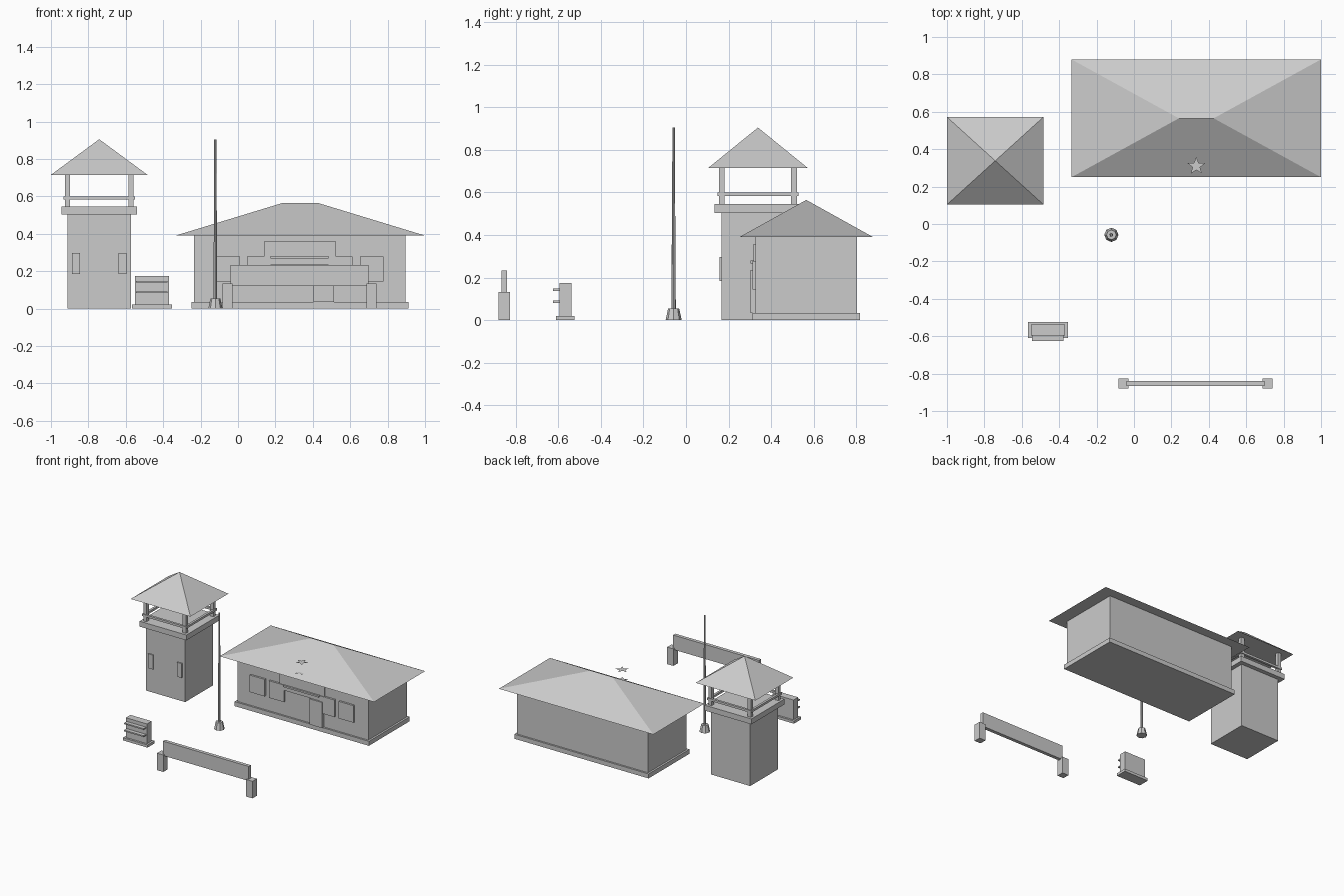
import bpy, bmesh, math

if "Cube" in bpy.data.objects:
    bpy.data.objects.remove(bpy.data.objects["Cube"])


def make(name, bm):
    bmesh.ops.recalc_face_normals(bm, faces=bm.faces)
    me = bpy.data.meshes.new(name)
    bm.to_mesh(me)
    bm.free()
    ob = bpy.data.objects.new(name, me)
    bpy.context.collection.objects.link(ob)
    return ob


def box(name, x0, x1, y0, y1, z0, z1):
    bm = bmesh.new()
    bmesh.ops.create_cube(bm, size=1)
    for v in bm.verts:
        v.co = ((x0 + x1) / 2 + v.co.x * (x1 - x0),
                (y0 + y1) / 2 + v.co.y * (y1 - y0),
                (z0 + z1) / 2 + v.co.z * (z1 - z0))
    return make(name, bm)


def block(name, cx, cy, hx, hy, z0, z1):
    return box(name, cx - hx, cx + hx, cy - hy, cy + hy, z0, z1)


def hip_roof(name, cx, cy, hx, hy, z0, z1, ridge=0.0):
    bm = bmesh.new()
    a, b, c, d = [bm.verts.new((cx + sx * hx, cy + sy * hy, z0))
                  for sx, sy in ((-1, -1), (1, -1), (1, 1), (-1, 1))]
    l = bm.verts.new((cx - ridge, cy, z1))
    r = bm.verts.new((cx + ridge, cy, z1)) if ridge else l
    bm.faces.new((d, c, b, a))
    for f in ((a, b, r, l), (b, c, r), (c, d, l, r), (d, a, l)):
        bm.faces.new(list(dict.fromkeys(f)))
    return make(name, bm)


def taper(name, x, y, z0, z1, r0, r1, n=8):
    bm = bmesh.new()
    bmesh.ops.create_cone(bm, cap_ends=True, segments=n, radius1=r0, radius2=r1, depth=z1 - z0)
    bmesh.ops.translate(bm, verts=bm.verts, vec=(x, y, (z0 + z1) / 2))
    return make(name, bm)


def flat_star(name, x, y, z, r):
    bm = bmesh.new()
    vs = []
    for i in range(10):
        a = math.pi / 2 + i * math.pi / 5
        k = r if i % 2 == 0 else r * 0.42
        vs.append(bm.verts.new((x + k * math.cos(a), y + k * math.sin(a), z)))
    bm.faces.new(vs)
    return make(name, bm)


# Watchtower
TX, TY = -0.742, 0.338
block("tower_body", TX, TY, 0.169, 0.171, 0, 0.503)
block("tower_platform", TX, TY, 0.202, 0.204, 0.503, 0.545)
for s in (-1, 1):
    for t in (-1, 1):
        block("tower_post", TX + s * 0.17, TY + t * 0.17, 0.014, 0.014, 0.545, 0.716)
    block("tower_rail_x", TX, TY + s * 0.181, 0.19, 0.009, 0.583, 0.6)
    block("tower_rail_y", TX + s * 0.181, TY, 0.009, 0.19, 0.583, 0.6)
    block("tower_window", TX + s * 0.124, TY - 0.171, 0.021, 0.009, 0.185, 0.297)
hip_roof("tower_roof", TX, TY, 0.258, 0.234, 0.715, 0.905)

# Main building
BX, BY = 0.331, 0.565
block("building_base", BX, BY, 0.58, 0.252, 0, 0.035)
block("building_walls", BX, BY, 0.565, 0.238, 0.035, 0.39)
hip_roof("building_roof", 0.333, BY, 0.667, 0.315, 0.39, 0.565, 0.093)
for s in (-1, 1):
    for off in (0.218, 0.384):
        block("building_window", BX + s * off, 0.322, 0.064, 0.01, 0.145, 0.278)
box("building_door", 0.405, 0.512, 0.304, 0.33, 0.035, 0.235)
box("sign_panel", 0.138, 0.524, 0.316, 0.33, 0.235, 0.358)
box("sign_strip", 0.175, 0.485, 0.302, 0.318, 0.267, 0.28)

# Flat star ornaments over the roof
flat_star("roof_star", 0.333, 0.31, 0.5, 0.05)
flat_star("roof_star_lower", 0.333, 0.31, 0.42, 0.05)

# Flagpole
taper("flagpole_base", -0.121, -0.058, 0, 0.055, 0.038, 0.026)
taper("flagpole_lower", -0.121, -0.058, 0.055, 0.355, 0.010, 0.009)
taper("flagpole_upper", -0.121, -0.058, 0.355, 0.905, 0.008, 0.006)

# Low marker stone with plain raised strips
box("marker_base", -0.566, -0.354, -0.61, -0.523, 0, 0.021)
box("marker_slab", -0.552, -0.369, -0.595, -0.538, 0.021, 0.175)
for z in (0.087, 0.143):
    box("marker_strip", -0.545, -0.377, -0.625, -0.595, z - 0.005, z + 0.005)

# Entrance barrier
for s in (-1, 1):
    block("barrier_post", 0.329 + s * 0.385, -0.853, 0.027, 0.027, 0, 0.133)
w = 0.74 / 6
for i in range(6):
    x = -0.041 + i * w
    box("barrier_panel", x, x + w, -0.867, -0.84, 0.12, 0.233)
